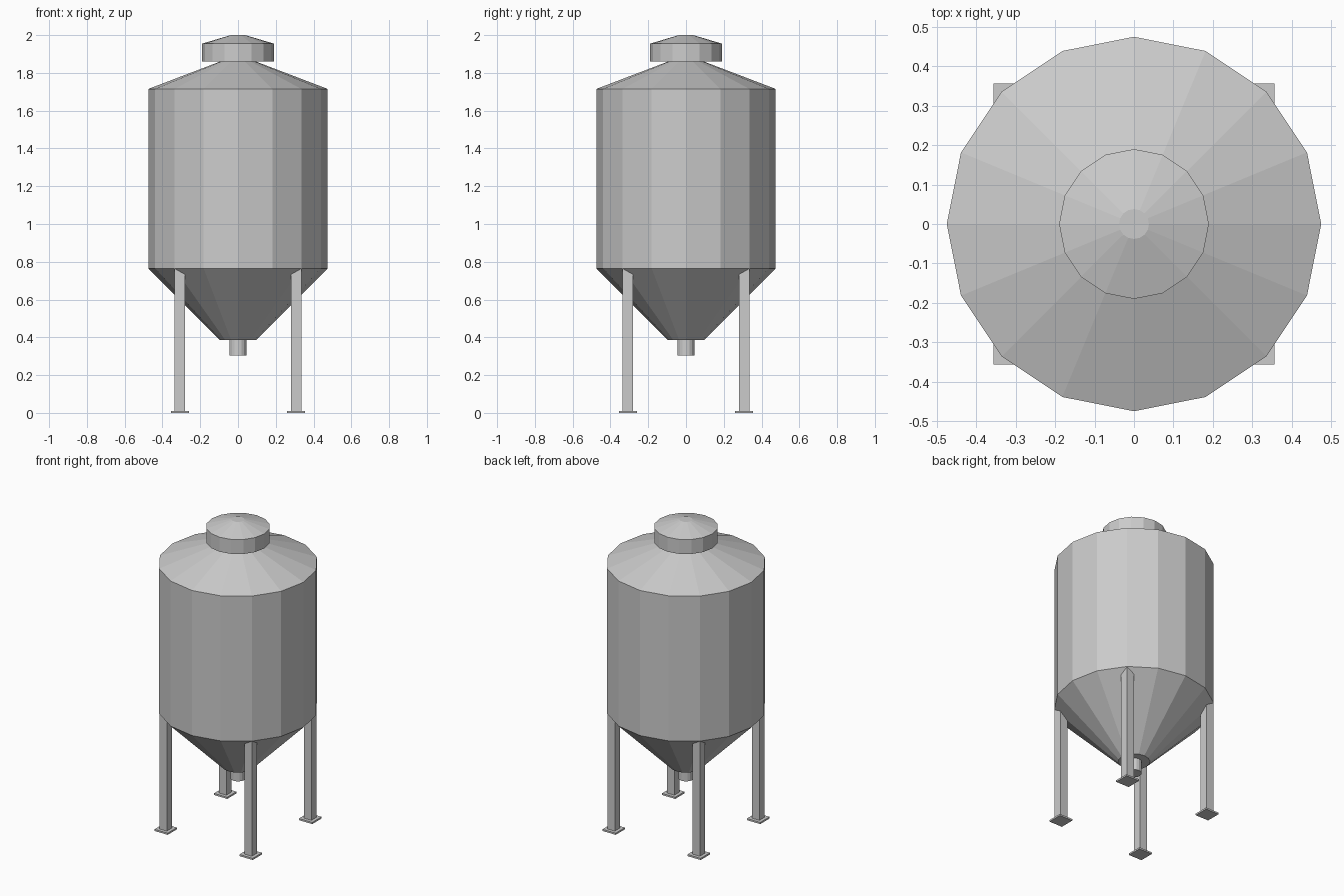
import bpy, bmesh
from math import cos, sin, pi

if "Cube" in bpy.data.objects:
    bpy.data.objects.remove(bpy.data.objects["Cube"])

SIDES = 16


def finish(name, bm):
    bmesh.ops.recalc_face_normals(bm, faces=bm.faces)
    mesh = bpy.data.meshes.new(name)
    bm.to_mesh(mesh)
    bm.free()
    obj = bpy.data.objects.new(name, mesh)
    bpy.context.collection.objects.link(obj)
    return obj


def lathe(name, profile):
    """Closed, flat-faced solid of revolution from (radius, z) points."""
    bm = bmesh.new()
    rings = [[bm.verts.new((r * cos(2 * pi * i / SIDES), r * sin(2 * pi * i / SIDES), z))
              for i in range(SIDES)] for r, z in profile]
    for low, high in zip(rings, rings[1:]):
        for i in range(SIDES):
            j = (i + 1) % SIDES
            bm.faces.new((low[i], low[j], high[j], high[i]))
    bm.faces.new(rings[0][::-1])
    bm.faces.new(rings[-1])
    return finish(name, bm)


def box(name, x, y, half, z0, z1):
    bm = bmesh.new()
    bmesh.ops.create_cube(bm, size=1)
    bmesh.ops.scale(bm, verts=bm.verts, vec=(2 * half, 2 * half, z1 - z0))
    bmesh.ops.translate(bm, verts=bm.verts, vec=(x, y, (z0 + z1) / 2))
    return finish(name, bm)


# Tank: hopper cone, straight wall and sloped roof
lathe("tank_body", [(0.095, 0.385), (0.475, 0.765), (0.475, 1.715), (0.095, 1.86)])

# Lid on the roof
lathe("lid", [(0.19, 1.86), (0.19, 1.955), (0.038, 2.0)])

# Outlet pipe under the hopper
lathe("outlet_pipe", [(0.046, 0.305), (0.046, 0.39)])

# Four legs with foot plates
for side, sx in (("left", -1), ("right", 1)):
    for end, sy in (("front", -1), ("back", 1)):
        x, y = 0.308 * sx, 0.308 * sy
        box(f"{end}_{side}_leg", x, y, 0.027, 0.005, 0.768)
        box(f"{end}_{side}_foot_plate", x, y, 0.048, 0.0, 0.011)
